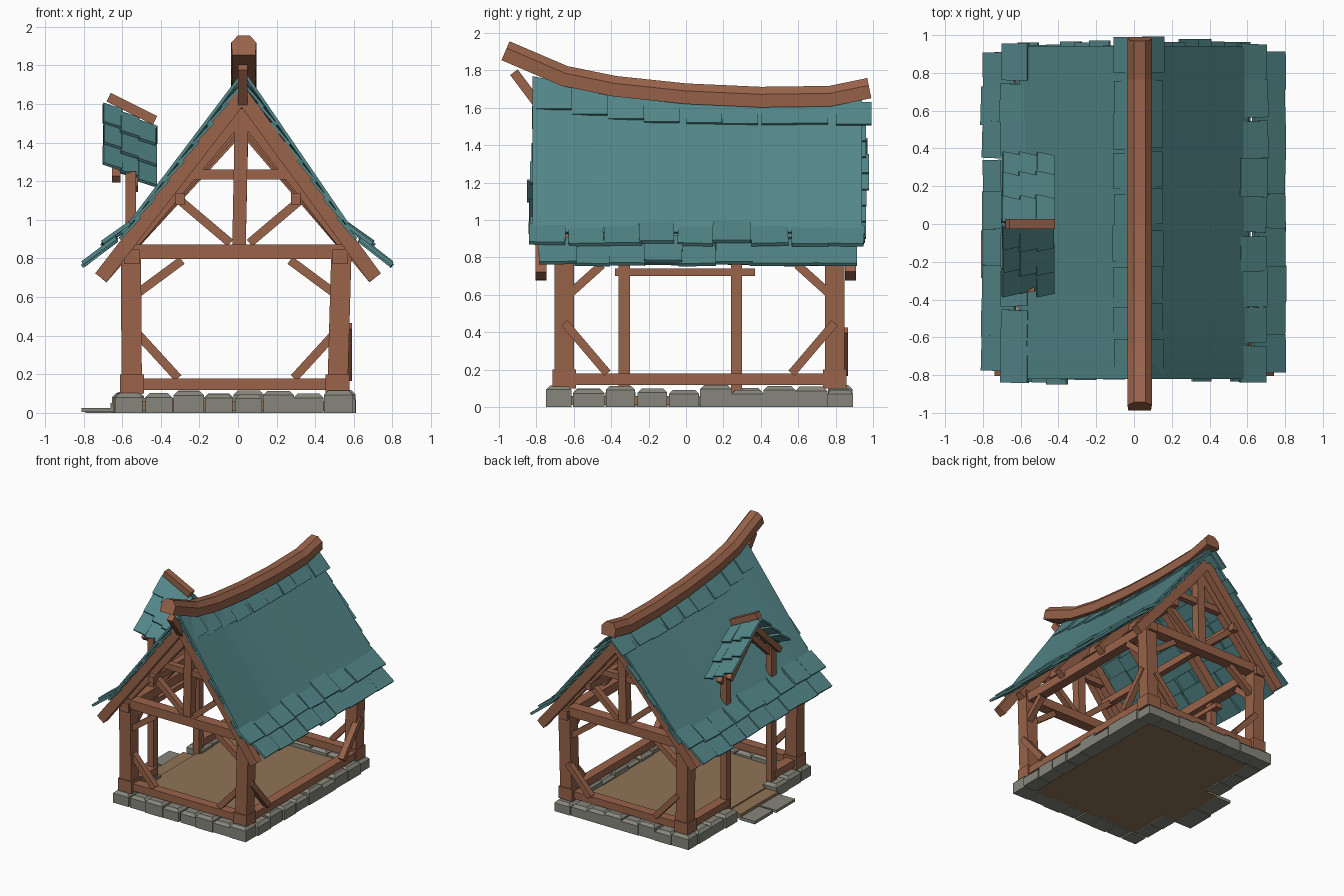
import bpy, bmesh, random
from mathutils import Vector as V

random.seed(4)
if "Cube" in bpy.data.objects:
    bpy.data.objects.remove(bpy.data.objects["Cube"])


def material(name, rgb):
    m = bpy.data.materials.new(name)
    m.use_nodes = True
    m.diffuse_color = (*rgb, 1)
    m.node_tree.nodes["Principled BSDF"].inputs["Base Color"].default_value = (*rgb, 1)
    return m


WOOD = material("brown_wood", (0.32, 0.125, 0.068))
TEAL = material("teal_shingle", (0.087, 0.242, 0.25))
STONE = material("grey_stone", (0.24, 0.24, 0.2))
EARTH = material("tan_floor", (0.28, 0.175, 0.095))


def finish(name, bm, mat):
    bmesh.ops.recalc_face_normals(bm, faces=bm.faces)
    me = bpy.data.meshes.new(name)
    bm.to_mesh(me)
    bm.free()
    me.materials.append(mat)
    ob = bpy.data.objects.new(name, me)
    bpy.context.collection.objects.link(ob)
    return ob


def bar(bm, p, q, w, h, hint=None):
    """Box from p to q; w is measured along the hint axis, h across it."""
    p, q = V(p), V(q)
    d = (q - p).normalized()
    hint = V(hint or ((1, 0, 0) if abs(d.y) > 0.01 else (0, 1, 0)))
    s = (hint - d * hint.dot(d)).normalized()
    n = d.cross(s)
    ring = [[bm.verts.new(c + s * a * w / 2 + n * b * h / 2)
             for a, b in ((-1, -1), (1, -1), (1, 1), (-1, 1))] for c in (p, q)]
    for r in ring:
        bm.faces.new(r)
    for i in range(4):
        j = (i + 1) % 4
        bm.faces.new((ring[0][i], ring[0][j], ring[1][j], ring[1][i]))


def part(name, bars, mat=WOOD):
    bm = bmesh.new()
    for b in bars:
        bar(bm, *b)
    return finish(name, bm, mat)


def jit(a):
    return random.uniform(-a, a)


def lerp_path(path, y):
    for (y0, z0), (y1, z1) in zip(path, path[1:]):
        if y <= y1:
            break
    return z0 + (z1 - z0) * (y - y0) / (y1 - y0)


FRONT, BACK = -0.65, 0.795
LEFT, RIGHT = -0.55, 0.53
SIDES = (-1, 1)
APEX_X, KNEE_X, KNEE_Z = 0.03, 0.6, 0.93
apex_path = [(-0.9, 1.78), (-0.6, 1.72), (-0.35, 1.67), (0, 1.645), (0.4, 1.635), (1, 1.65)]


def roof_point(side, t, y, lift=0.0):
    """Point on a main slope; t runs from the ridge (0) to the eave knee (1)."""
    x0 = APEX_X * (1 - t)
    z0 = lerp_path(apex_path, y)
    return V((x0 + side * KNEE_X * t + side * lift * 0.8, y, z0 + (KNEE_Z - z0) * t + lift * 0.6))


# Stone footing: blocks with chamfered tops around the edge
def stone(bm, x, y, sx, sy, h):
    g = bmesh.ops.create_cube(bm, size=1)["verts"]
    for v in g:
        v.co = V((x + v.co.x * sx, y + v.co.y * sy, (v.co.z + 0.5) * h))
    top = [e for e in {e for v in g for e in v.link_edges} if all(v.co.z > h * 0.9 for v in e.verts)]
    bmesh.ops.bevel(bm, geom=top, offset=0.022, segments=1, affect="EDGES")


bm = bmesh.new()
for y in (-0.68, 0.825):
    for i in range(8):
        stone(bm, -0.565 + i * 0.155, y, 0.148 + jit(0.012), 0.13 + jit(0.012), 0.105 + jit(0.014))
for x in (-0.585, 0.545):
    for i in range(8):
        y = -0.52 + i * 0.17
        if x > 0 or abs(y) > 0.3:
            stone(bm, x, y, 0.125 + jit(0.012), 0.162 + jit(0.01), 0.105 + jit(0.014))
finish("footing_stones", bm, STONE)

# Floor and doorstep
part("floor", [((-0.55, 0.07, 0.035), (0.5, 0.07, 0.035), 1.4, 0.05)], EARTH)
part("door_threshold", [((-0.66, -0.03, 0.03), (-0.54, -0.03, 0.03), 0.5, 0.04)], EARTH)
part("doorsteps", [((-0.79, 0.1, 0.013), (-0.65, 0.1, 0.013), 0.24, 0.025),
                   ((-0.81, -0.16, 0.015), (-0.64, -0.16, 0.015), 0.25, 0.022)], STONE)

# Corner posts with thicker feet
posts, feet = [], []
for x, lean in ((LEFT, -0.005), (RIGHT - 0.015, 0.02)):
    for y in (FRONT, BACK):
        posts.append(((x, y, 0.1), (x + lean, y, 0.81), 0.105, 0.105))
        feet.append(((x, y, 0.1), (x, y, 0.2), 0.125, 0.125))
part("corner_posts", posts)
part("post_feet", feet)

# Sills, tie beams and wall plates
part("sills", [((LEFT, y, 0.148), (RIGHT, y, 0.148), 0.08, 0.06) for y in (FRONT, BACK)]
     + [((RIGHT, FRONT, 0.148), (RIGHT, BACK, 0.148), 0.08, 0.06),
        ((LEFT, FRONT, 0.148), (LEFT, -0.33, 0.148), 0.08, 0.06),
        ((LEFT, 0.27, 0.148), (LEFT, BACK, 0.148), 0.08, 0.06)])
part("tie_beams", [((-0.58, y, 0.835), (0.58, y, 0.835), 0.09, 0.075) for y in (FRONT, BACK)])
part("wall_plates", [((x, -0.72, 0.81), (x, 0.87, 0.81), 0.08, 0.075) for x in (LEFT, RIGHT)])

# Corner braces, low and high
braces = []
for y, out in ((FRONT, 0), (BACK, 0.045)):
    for s, x in ((-1, LEFT), (1, RIGHT)):
        braces += [((x - s * 0.03, y + out, 0.41), (x - s * 0.24, y + out, 0.18), 0.05, 0.045),
                   ((x - s * 0.03, y, 0.62), (x - s * 0.26, y, 0.79), 0.05, 0.045)]
for s, y in ((-1, FRONT), (1, BACK)):
    braces += [((RIGHT + 0.035, y - s * 0.0, 0.45), (RIGHT + 0.035, y - s * 0.23, 0.18), 0.05, 0.045),
               ((RIGHT + 0.02, y, 0.58), (RIGHT + 0.02, y - s * 0.2, 0.76), 0.05, 0.045),
               ((LEFT, y, 0.58), (LEFT, y - s * 0.2, 0.76), 0.05, 0.045)]
part("corner_braces", braces)

# Gable trusses: king post, collar and struts
truss = []
for y in (FRONT, BACK):
    top = lerp_path(apex_path, y) - 0.12
    truss += [((0.005, y, 0.86), (0.02, y, top), 0.07, 0.07),
              ((-0.24, y, 1.235), (0.25, y, 1.235), 0.05, 0.05)]
    truss += [((0.01 + s * 0.05, y, 0.88), (0.01 + s * 0.31, y, 1.1), 0.05, 0.045) for s in SIDES]
part("gable_trusses", truss)

# Rafters: long ones on the gable ends, shorter ones inside
rafters = []
for y, tail, drop in ((-0.775, 0.71, 0.11), (0.88, 0.71, 0.11), (FRONT, 0.6, 0.17),
                      (-0.18, 0.6, 0.12), (0.3, 0.6, 0.12), (BACK, 0.6, 0.15)):
    z = lerp_path(apex_path, y) - drop
    for s in SIDES:
        rafters.append(((0.02, y, z), (s * tail, y, 0.7 if tail > 0.7 else 0.82), 0.06, 0.075))
part("rafters", rafters)
part("purlins", [((s * 0.3, -0.72, 1.11), (s * 0.3, 0.87, 1.11), 0.05, 0.06) for s in SIDES])
part("ridge_strut", [((0.025, -0.92, 1.79), (0.025, -0.77, 1.59), 0.05, 0.05)])

# Sagging ridge log swept along the roof
ridge = [(-0.965, 1.905), (-0.65, 1.77), (-0.38, 1.715), (0, 1.675), (0.4, 1.657), (0.77, 1.662), (0.98, 1.705)]
outline = [(-0.06, -0.055), (0.06, -0.055), (0.065, 0.015), (0.03, 0.055), (-0.03, 0.055), (-0.065, 0.015)]
bm = bmesh.new()
rings = []
for i, (y, z) in enumerate(ridge):
    a, b = ridge[max(i - 1, 0)], ridge[min(i + 1, len(ridge) - 1)]
    n = V((0, a[1] - b[1], b[0] - a[0])).normalized()
    rings.append([bm.verts.new(V((APEX_X + u, y, z)) + n * v) for u, v in outline])
for r0, r1 in zip(rings, rings[1:]):
    for i in range(6):
        j = (i + 1) % 6
        bm.faces.new((r0[i], r0[j], r1[j], r1[i]))
bm.faces.new(rings[0])
bm.faces.new(rings[-1])
finish("ridge_log", bm, WOOD)

# Main roof slopes
ys = [-0.82 + i * 1.76 / 16 for i in range(17)]
for s, name in ((-1, "left_roof_slope"), (1, "right_roof_slope")):
    bm = bmesh.new()
    cols = [[bm.verts.new(roof_point(s, t, y)) for t in (0, 1)] for y in ys]
    for c0, c1 in zip(cols, cols[1:]):
        f = bm.faces.new((c0[0], c0[1], c1[1], c1[0]))
    ob = finish(name, bm, TEAL)
    mod = ob.modifiers.new("thickness", "SOLIDIFY")
    mod.thickness, mod.offset = 0.016, 0

# Shingle courses under the slopes, ragged at the gable edges
under, cap, eaves = [], [], []
for s in SIDES:
    for r in range(8):
        t = 0.04 + r * 0.12
        for k in range(9):
            y = -0.73 + k * 0.2 + jit(0.015)
            under.append((roof_point(s, t, y, -0.022), roof_point(s, t + 0.15, y, -0.008),
                          0.185 + jit(0.03), 0.014, (0, 1, 0)))
    # Raised course near the ridge
    for k in range(9):
        y = -0.72 + k * 0.2 + jit(0.02)
        cap.append((roof_point(s, 0.03, y, 0.0), roof_point(s, 0.2 + jit(0.015), y, 0.013),
                    0.19, 0.012, (0, 1, 0)))
    # Flared eave courses
    for x0, z0, x1, z1, shift in ((0.56, 0.975, 0.70, 0.875, 0.0), (0.63, 0.9, 0.80, 0.77, 0.06)):
        for k in range(9):
            y = -0.75 + k * 0.2 + shift * (1 - k / 5) + jit(0.012)
            dz, dx = jit(0.01), jit(0.006)
            eaves.append(((s * x0, y, z0 + dz), (s * (x1 + dx), y + jit(0.008), z1 + dz),
                          0.195 + jit(0.01), 0.02, (0, 1, 0.0)))
part("under_shingles", under, TEAL)
part("ridge_shingles", cap, TEAL)
part("eave_shingles", eaves, TEAL)

# Doorway posts rising through the roof to the dormer
part("door_posts", [((LEFT - 0.005, y, 0.05), (LEFT - 0.005, y, 1.25), 0.06, 0.055) for y in (-0.33, 0.27)])
part("door_lintel", [((LEFT, -0.38, 0.72), (LEFT, 0.37, 0.72), 0.06, 0.04)])

# Dormer frame and tilted ridge piece
slope = V((0.25, 0, -0.12))
frame = []
for s in SIDES:
    for x, z in ((-0.63, 1.52), (-0.54, 1.47)):
        frame.append(((x, 0, z), (x, s * 0.33, z - 0.31), 0.045, 0.045))
part("dormer_rafters", frame)
part("dormer_ridge", [((-0.67, 0, 1.635), (-0.43, 0, 1.515), 0.055, 0.05)])

# Dormer shingles in three overlapping courses
tiles = []
for s in SIDES:
    for r in range(3):
        for c in range(3):
            base = V((-0.65, 0, 1.585)) + slope * (0.36 * c)
            a = base + V((0, s * 0.115 * r, -0.105 * r))
            b = base + V((0, s * (0.115 * r + 0.14), -0.105 * r - 0.11))
            b.z += 0.015 + jit(0.006)
            b.y += jit(0.015)
            tiles.append((a, b, 0.1 + jit(0.008), 0.016, slope[:]))
part("dormer_shingles", tiles, TEAL)
